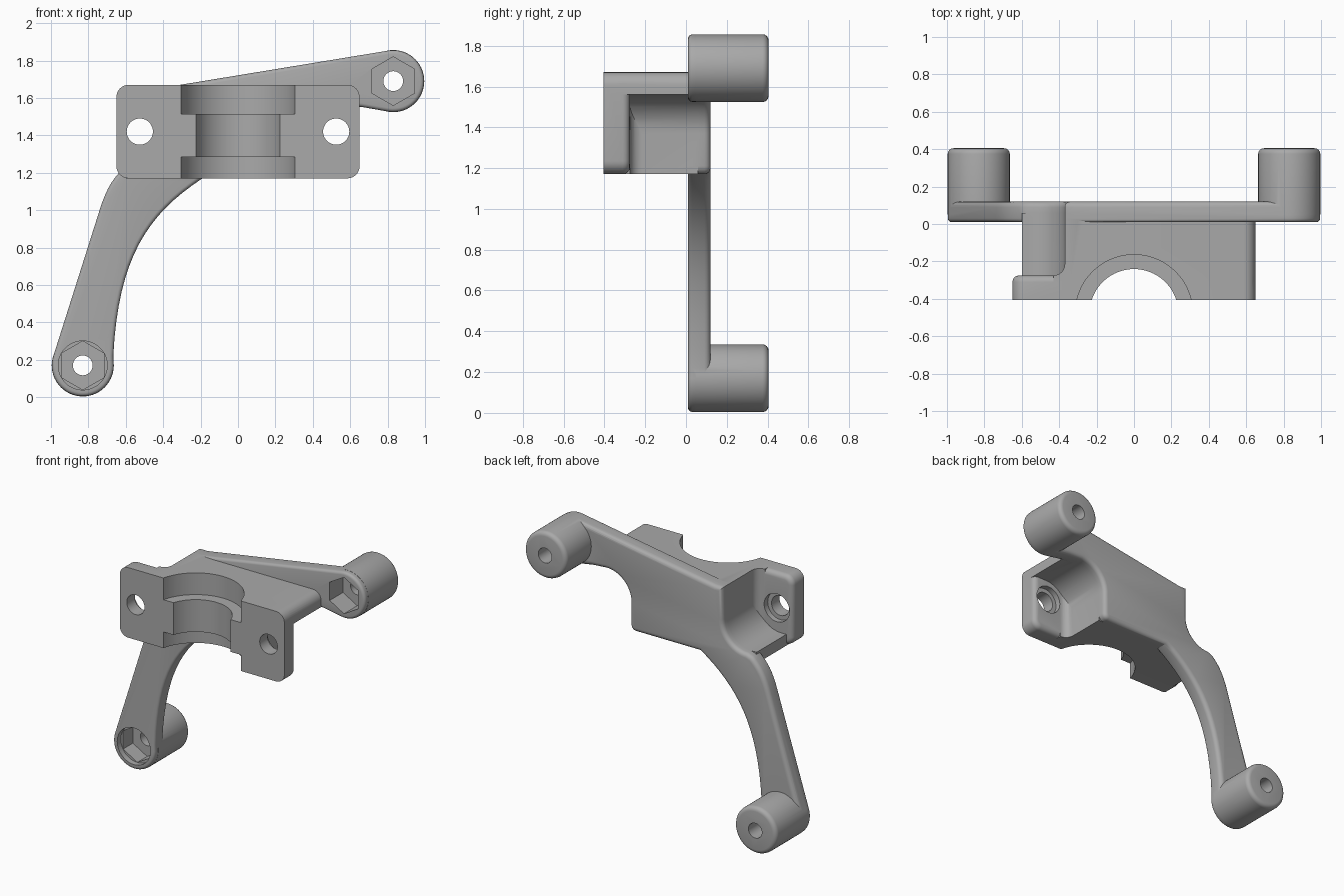
import bpy, bmesh
from math import cos, sin, radians, pi
from mathutils import Vector

if "Cube" in bpy.data.objects:
    bpy.data.objects.remove(bpy.data.objects["Cube"], do_unlink=True)

grey = bpy.data.materials.new("plain grey")
grey.use_nodes = True
colour = (0.4, 0.4, 0.4, 1)
grey.diffuse_color = colour
grey.node_tree.nodes["Principled BSDF"].inputs["Base Color"].default_value = colour


def arc(cx, cz, r, a0, a1, n=12):
    angles = [radians(a0 + (a1 - a0) * i / n) for i in range(n + 1)]
    return [(cx + r * cos(a), cz + r * sin(a)) for a in angles]


def bezier(a, b, c, d, n=16):
    a, b, c, d = map(Vector, (a, b, c, d))
    out = []
    for i in range(n + 1):
        t = i / n
        s = 1 - t
        out.append(tuple(a * s**3 + b * 3 * s * s * t + c * 3 * s * t * t + d * t**3))
    return out


def prism(name, profile, start, end, front=0, back=0, axis="y"):
    """Extrude a profile along y (or z), rounding the front and back rims."""
    bm = bmesh.new()
    place = (lambda u, v, w: (u, w, v)) if axis == "y" else (lambda u, v, w: (u, v, w))
    k = 1 if axis == "y" else 2
    face = bm.faces.new([bm.verts.new(place(u, v, start)) for u, v in profile])
    new = bmesh.ops.extrude_face_region(bm, geom=[face])["geom"]
    shift = Vector((0, 0, 0))
    shift[k] = end - start
    bmesh.ops.translate(bm, vec=shift, verts=[g for g in new if isinstance(g, bmesh.types.BMVert)])
    bmesh.ops.recalc_face_normals(bm, faces=bm.faces)
    for level, size in ((start, front), (end, back)):
        if size:
            rim = [e for e in bm.edges if all(abs(v.co[k] - level) < 1e-5 for v in e.verts)]
            bmesh.ops.bevel(bm, geom=rim, offset=size, segments=4, profile=0.5,
                            affect="EDGES", clamp_overlap=False)
    mesh = bpy.data.meshes.new(name)
    bm.to_mesh(mesh)
    bm.free()
    mesh.materials.append(grey)
    ob = bpy.data.objects.new(name, mesh)
    bpy.context.collection.objects.link(ob)
    return ob


def circle(x, z, r, n=48):
    return arc(x, z, r, 0, 360, n)[:-1]


def combine(target, tool, operation):
    mod = target.modifiers.new("join", "BOOLEAN")
    mod.operation, mod.object, mod.solver = operation, tool, "EXACT"
    bpy.context.view_layer.objects.active = target
    bpy.ops.object.modifier_apply(modifier=mod.name)
    bpy.data.objects.remove(tool, do_unlink=True)


upper, lower = (0.83, 1.69), (-0.83, 0.17)
boss_r = 0.165
top, bottom = 1.67, 1.17
right_fillet = arc(0.55, 1.37, 0.19, 90, 180)
left_fillet = arc(-0.56, 1.44, 0.19, 270, 360)

# Back plate with both arms in one outline
outline = [(-0.37, top), (-0.31, top)]
outline += arc(*upper, boss_r, 99, -99, 28)
outline += [(0.66, 1.552)] + right_fillet
outline += arc(0.32, 1.21, 0.04, 0, -90, 4)
outline += bezier((-0.19, bottom), (-0.48, 0.98), (-0.64, 0.75), (-0.667, 0.22))
outline += arc(*lower, boss_r, 0, -197, 28)
outline += bezier((-0.74, 1.0), (-0.70, 1.13), (-0.66, 1.18), (-0.60, 1.235), 8)
outline += left_fillet
bracket = prism("mounting_bracket", outline, 0.01, 0.12, 0.02, 0.03)

# Central block with upper shelf and lower ledge
block = [(-0.37, top)] + arc(0.585, 1.605, 0.065, 90, 0, 8)
block += [(0.65, 1.56)] + right_fillet + [(0.36, bottom), (-0.60, bottom), (-0.60, 1.25)]
block += left_fillet
combine(bracket, prism("block", block, -0.36, 0.06), "UNION")

# Clamp flange with rounded corners
r, w = 0.065, 0.65
flange = []
for cx, cz, a in ((w - r, top - r, 0), (r - w, top - r, 90),
                  (r - w, bottom + r, 180), (w - r, bottom + r, 270)):
    flange += arc(cx, cz, r, a, a + 90, 8)
combine(bracket, prism("flange", flange, -0.405, -0.275, 0, 0.035), "UNION")

# Inside fillets between the flange and the block sides
for side, x, z0, z1 in ((1, 0.36, bottom, 1.5), (-1, 0.37, 1.3, top)):
    fillet = [(side * (x - 0.03), -0.31)]
    fillet += [(side * u, v) for u, v in arc(x + 0.06, -0.215, 0.06, 180, 270, 6)]
    fillet += [(side * (x + 0.06), -0.31)]
    combine(bracket, prism("fillet", fillet, z0, z1, axis="z"), "UNION")

# Bosses at the arm ends
for centre in (upper, lower):
    combine(bracket, prism("boss", circle(*centre, boss_r + 0.001, 56), 0.05, 0.405, 0, 0.03), "UNION")

# Stepped half bore
for radius, z0, z1 in ((0.237, 1.0, 1.8), (0.314, 1.515, 1.8), (0.314, 1.0, 1.285)):
    combine(bracket, prism("bore", circle(0, -0.478, radius, 80), z0, z1, axis="z"), "DIFFERENCE")

# Flange bolt holes with counterbores behind
for x in (-0.525, 0.525):
    combine(bracket, prism("bolt_hole", circle(x, 1.42, 0.07), -0.5, -0.2), "DIFFERENCE")
    combine(bracket, prism("counterbore", circle(x, 1.42, 0.1), -0.315, -0.13), "DIFFERENCE")

# Boss holes, hex nut pockets and the round recess on the lower arm
for x, z in (upper, lower):
    combine(bracket, prism("pin_hole", circle(x, z, 0.053, 32), -0.1, 0.6), "DIFFERENCE")
    combine(bracket, prism("nut_pocket", arc(x, z, 0.13, 30, 330, 5), -0.1, 0.16), "DIFFERENCE")
combine(bracket, prism("recess", circle(*lower, 0.131), -0.1, 0.05), "DIFFERENCE")

bpy.ops.object.select_all(action="DESELECT")
bracket.select_set(True)
bpy.context.view_layer.objects.active = bracket
bpy.ops.object.shade_smooth_by_angle(angle=radians(30))
